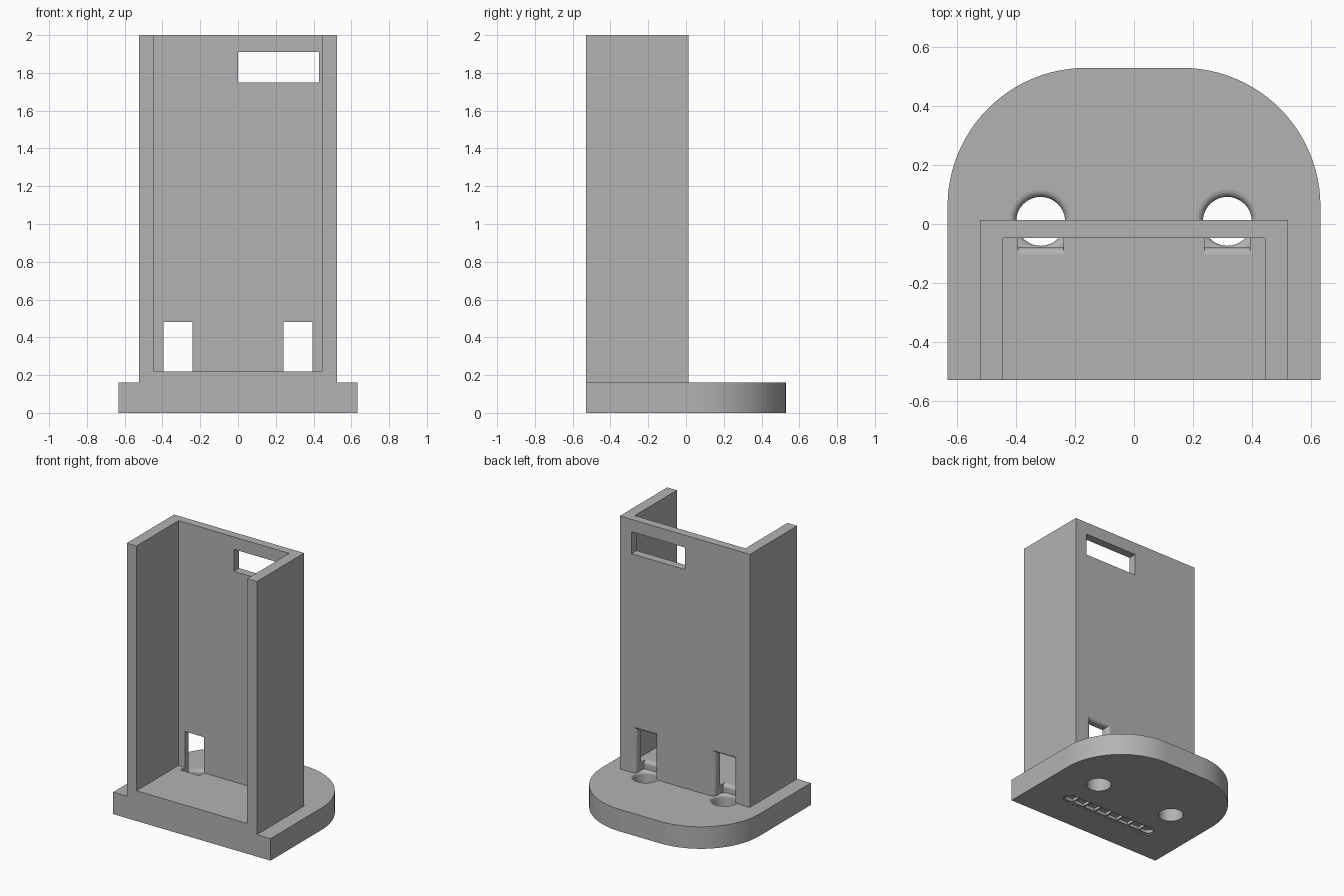
import bpy, bmesh
from math import sin, cos, pi
from mathutils import Vector

if "Cube" in bpy.data.objects:
    bpy.data.objects.remove(bpy.data.objects["Cube"], do_unlink=True)

grey = bpy.data.materials.new("plain grey")
grey.use_nodes = True
grey.diffuse_color = (0.45, 0.45, 0.45, 1)
grey.node_tree.nodes["Principled BSDF"].inputs["Base Color"].default_value = grey.diffuse_color


def loft(name, rings):
    """Closed solid through a list of equal-length point rings."""
    bm = bmesh.new()
    loops = [[bm.verts.new(p) for p in ring] for ring in rings]
    n = len(loops[0])
    for a, b in zip(loops, loops[1:]):
        for i in range(n):
            j = (i + 1) % n
            bm.faces.new((a[i], a[j], b[j], b[i]))
    bm.faces.new(loops[0])
    bm.faces.new(loops[-1])
    bmesh.ops.recalc_face_normals(bm, faces=bm.faces)
    mesh = bpy.data.meshes.new(name)
    bm.to_mesh(mesh)
    bm.free()
    mesh.materials.append(grey)
    obj = bpy.data.objects.new(name, mesh)
    bpy.context.collection.objects.link(obj)
    return obj


def prism(name, outline, z0, z1):
    return loft(name, [[(x, y, z) for x, y in outline] for z in (z0, z1)])


def box(name, x0, x1, y0, y1, z0, z1):
    return prism(name, [(x0, y0), (x1, y0), (x1, y1), (x0, y1)], z0, z1)


def arc(cx, cy, r, a0, a1, steps):
    return [(cx + r * cos(a0 + (a1 - a0) * i / steps),
             cy + r * sin(a0 + (a1 - a0) * i / steps)) for i in range(steps + 1)]


def combine(target, other, operation):
    """Apply a boolean and discard the helper solid."""
    other.hide_render = True
    bpy.context.view_layer.objects.active = target
    mod = target.modifiers.new("combine", 'BOOLEAN')
    mod.operation, mod.object, mod.solver = operation, other, 'EXACT'
    bpy.ops.object.modifier_apply(modifier=mod.name)
    bpy.data.objects.remove(other, do_unlink=True)


HALF_W, FRONT, BASE_TOP = 0.633, -0.53, 0.16
FLOOR, WALL_IN, WALL_OUT = 0.22, -0.047, 0.013
FILLET = 0.025

# Base plate with two large rounded back corners
R = 0.47
outline = [(-HALF_W, FRONT), (HALF_W, FRONT)]
outline += arc(HALF_W - R, -FRONT - R, R, 0, pi / 2, 24)
outline += arc(R - HALF_W, -FRONT - R, R, pi / 2, pi, 24)
stand = prism("holder_stand", outline, 0, BASE_TOP)

# Upright three-sided housing
combine(stand, box("housing", -0.523, 0.523, FRONT, WALL_OUT, 0.08, 2), 'UNION')
combine(stand, box("cavity", -0.445, 0.445, -0.7, WALL_IN, FLOOR, 2.2), 'DIFFERENCE')

# Upper rectangular opening
combine(stand, box("opening", 0, 0.43, -0.1, 0.1, 1.75, 1.91), 'DIFFERENCE')

# Cable passages: wall window, floor notch and flared round hole
angles = [pi / 2 * i / 6 for i in range(7)]
for side in (-1, 1):
    cx = side * 0.317
    hw = 0.077

    # Wall window, rounded outwards at its back edge
    steps = [(0, -0.06)]
    steps += [(FILLET * (1 - cos(a)), WALL_OUT - FILLET + FILLET * sin(a)) for a in angles]
    steps += [(FILLET, WALL_OUT + 0.03)]
    low, high = BASE_TOP + 0.001, 0.48
    rings = [[(cx - hw - g, y, low), (cx + hw + g, y, low),
              (cx + hw + g, y, high + g), (cx - hw - g, y, high + g)] for g, y in steps]
    combine(stand, loft("window", rings), 'DIFFERENCE')

    # Floor notch with a rounded lip
    lip = [(-0.04, low), (-0.08, low)]
    lip += arc(-0.08 - FILLET, FLOOR - FILLET, FILLET, 0, pi / 2, 6)
    lip += [(-0.08 - FILLET, FLOOR + 0.02), (-0.04, FLOOR + 0.02)]
    rings = [[(x, y, z) for y, z in lip] for x in (cx - hw, cx + hw)]
    combine(stand, loft("notch", rings), 'DIFFERENCE')

    # Round hole flaring at the top
    steps = [(0, -0.05)]
    steps += [(FILLET * (1 - cos(a)), BASE_TOP - FILLET + FILLET * sin(a)) for a in angles]
    steps += [(FILLET, BASE_TOP + 0.002)]
    rings = [[(x, y, z) for x, y in arc(cx, 0.009, 0.083 + g, 0, 2 * pi * 47 / 48, 47)]
             for g, z in steps]
    combine(stand, loft("cable_hole", rings), 'DIFFERENCE')


def capsule(name, half, r, depth):
    pts = arc(half, -0.26, r, -pi / 2, pi / 2, 12) + arc(-half, -0.26, r, pi / 2, 1.5 * pi, 12)
    return prism(name, pts, -0.02, depth)


# Ribbed slot in the underside
combine(stand, capsule("slot_rim", 0.344, 0.045, 0.008), 'DIFFERENCE')
cells = capsule("slot_cells", 0.344, 0.034, 0.03)
for i in range(-3, 4):
    rib = box("rib", i * 0.097 - 0.005, i * 0.097 + 0.005, -0.4, -0.1, -0.1, 0.1)
    combine(cells, rib, 'DIFFERENCE')
combine(stand, cells, 'DIFFERENCE')

# Smooth the curved surfaces, keep the flat ones flat
bpy.ops.object.select_all(action='DESELECT')
stand.select_set(True)
bpy.context.view_layer.objects.active = stand
bpy.ops.object.shade_smooth_by_angle(angle=pi / 6)
for face in stand.data.polygons:
    if max(abs(c) for c in face.normal) > 0.9999:
        face.use_smooth = False
